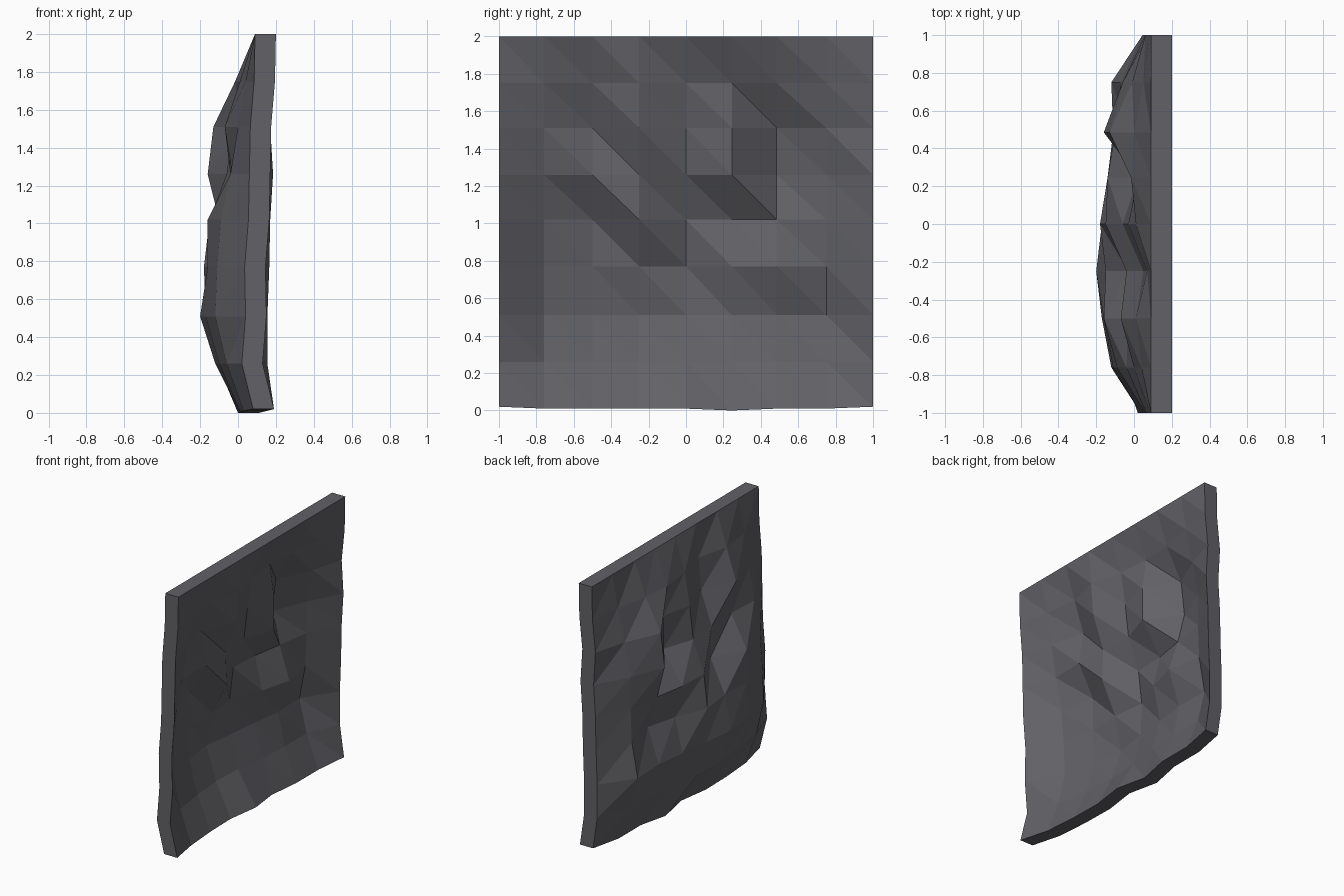
import bpy, bmesh

if "Cube" in bpy.data.objects:
    bpy.data.objects.remove(bpy.data.objects["Cube"])

# Front-surface depth (x) of the rock sheet: rows from bottom to top, columns from y=-1 to y=1
DEPTH = [
    (.19, .14, .12, .115, .15, .11, .15, .15, .19),
    (.13, .05, .01, -.01, .00, .04, .05, .05, .155),
    (.15, -.01, -.06, -.09, -.06, -.03, .00, -.01, .155),
    (.145, .00, -.05, -.04, -.07, .03, .09, .04, .165),
    (.165, .02, -.05, .08, -.04, -.03, .01, .05, .17),
    (.17, .07, .08, .07, .05, .13, -.05, .05, .185),
    (.175, .11, .04, .16, .08, .13, -.02, .10, .17),
    (.195, .15, .12, .18, .12, .095, .11, .16, .195),
    (.2,) * 9,
]
ROWS = (.01, .26, .51, .77, 1.02, 1.26, 1.51, 1.75, 2.0)
COLS = (-1, -.76, -.5, -.25, 0, .245, .485, .75, 1)
THICK = .11

bm = bmesh.new()


def sheet(offset):
    """One grid of vertices, pushed back by offset."""
    grid = []
    for r, z in enumerate(ROWS):
        row = []
        for c, y in enumerate(COLS):
            zz = z
            if r == 0:  # slightly uneven lower edge
                zz = .02 if c in (0, 8) else (0 if c == 5 else .01)
            row.append(bm.verts.new((DEPTH[r][c] - offset, y, zz)))
        grid.append(row)
    return grid


front, back = sheet(0), sheet(THICK)

# Rocky faces, all split along the same diagonal
for r in range(8):
    for c in range(8):
        for g in (front, back):
            bl, br, tr, tl = g[r][c], g[r][c + 1], g[r + 1][c + 1], g[r + 1][c]
            for tri in ((bl, br, tl), (br, tr, tl)):
                bm.faces.new(tri if g is front else tri[::-1])


# Rim joining front and back
def border(g):
    return (g[0][:-1] + [row[-1] for row in g[:-1]]
            + g[-1][:0:-1] + [row[0] for row in g[:0:-1]])


f, b = border(front), border(back)
for i in range(len(f)):
    j = (i + 1) % len(f)
    bm.faces.new((f[j], f[i], b[i], b[j]))
bmesh.ops.recalc_face_normals(bm, faces=bm.faces[:])

mesh = bpy.data.meshes.new("rock_wall_panel")
bm.to_mesh(mesh)
bm.free()
panel = bpy.data.objects.new("rock_wall_panel", mesh)
bpy.context.collection.objects.link(panel)

# Dark stone colour
stone = bpy.data.materials.new("dark_stone")
stone.diffuse_color = (.12, .12, .135, 1)
stone.use_nodes = True
stone.node_tree.nodes["Principled BSDF"].inputs["Base Color"].default_value = stone.diffuse_color
mesh.materials.append(stone)
